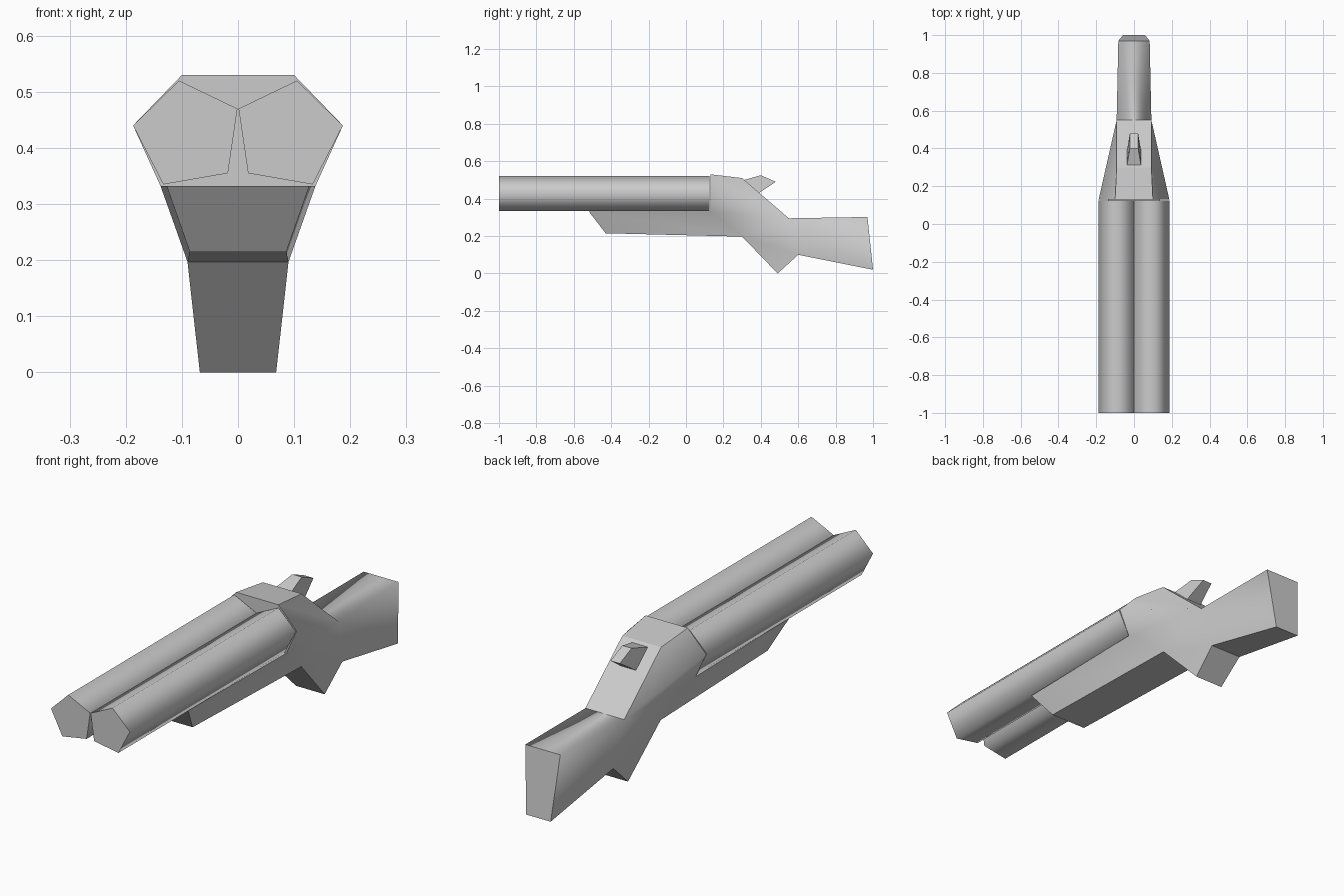
import bpy
import bmesh

cube = bpy.data.objects.get("Cube")
if cube:
    bpy.data.objects.remove(cube, do_unlink=True)

# One plain grey for the whole model
grey = bpy.data.materials.new("grey")
grey.use_nodes = True
colour = (0.6, 0.6, 0.6, 1)
grey.diffuse_color = colour
grey.node_tree.nodes["Principled BSDF"].inputs["Base Color"].default_value = colour


def finish(name, bm):
    bmesh.ops.recalc_face_normals(bm, faces=bm.faces)
    mesh = bpy.data.meshes.new(name)
    bm.to_mesh(mesh)
    bm.free()
    mesh.materials.append(grey)
    obj = bpy.data.objects.new(name, mesh)
    bpy.context.collection.objects.link(obj)
    return obj


def mirrored_solid(name, outline, sides, smooth_sides=True, smooth_strips=()):
    """outline: closed loop of corner: (half width, y, z); sides: corner strings."""
    bm = bmesh.new()
    left = {k: bm.verts.new(p) for k, p in outline.items()}
    right = {k: bm.verts.new((-x, y, z)) for k, (x, y, z) in outline.items()}
    keys = list(outline)
    # strips that cross the centre line
    for a, b in zip(keys, keys[1:] + keys[:1]):
        face = bm.faces.new((left[a], left[b], right[b], right[a]))
        face.smooth = a + b in smooth_strips
    # matching flanks
    for corners in sides:
        for half in (left, right):
            face = bm.faces.new([half[c] for c in corners])
            face.smooth = smooth_sides
    return finish(name, bm)


def barrel(name, side):
    section = [(0.187, 0.44), (0.105, 0.52), (0.001, 0.47),
               (0.018, 0.355), (0.133, 0.335)]
    bm = bmesh.new()
    rings = [[bm.verts.new((side * x, y, z)) for x, z in section]
             for y in (-1, 0.125)]
    for ring in rings:
        bm.faces.new(ring)
    for i in range(len(section)):
        j = (i + 1) % len(section)
        face = bm.faces.new((rings[0][i], rings[0][j], rings[1][j], rings[1][i]))
        face.smooth = True
    return finish(name, bm)


# Twin five-sided barrels
barrel("left_barrel", 1)
barrel("right_barrel", -1)

# Receiver, fore-end, grip and stock in one faceted body
body = {
    "A": (0.1, 0.13, 0.53),      # receiver top front
    "B": (0.092, 0.3, 0.51),     # receiver top back
    "S": (0.092, 0.55, 0.295),   # wrist
    "T": (0.083, 0.97, 0.302),   # butt top
    "U": (0.058, 1.0, 0.02),     # butt bottom
    "V": (0.075, 0.6, 0.1),      # behind the grip
    "G": (0.068, 0.49, 0.0),     # grip tip
    "R": (0.09, 0.3, 0.197),     # fore-end bottom back
    "P": (0.086, -0.43, 0.215),  # fore-end bottom front
    "Q": (0.127, -0.52, 0.332),  # fore-end nose
    "F": (0.138, 0.13, 0.332),   # fore-end top back
    "W": (0.187, 0.13, 0.44),    # widest receiver corner
}
mirrored_solid("body", body, ["ABSW", "WSF", "FSR", "RSVG", "STUV", "QFRP"],
               smooth_strips=("ST",))

# Opening lever on the receiver slope
lever = {
    "A": (0.037, 0.31, 0.5),
    "B": (0.022, 0.4, 0.525),
    "C": (0.022, 0.48, 0.49),
    "D": (0.037, 0.39, 0.43),
}
mirrored_solid("top_lever", lever, ["ABCD"], smooth_sides=False)
